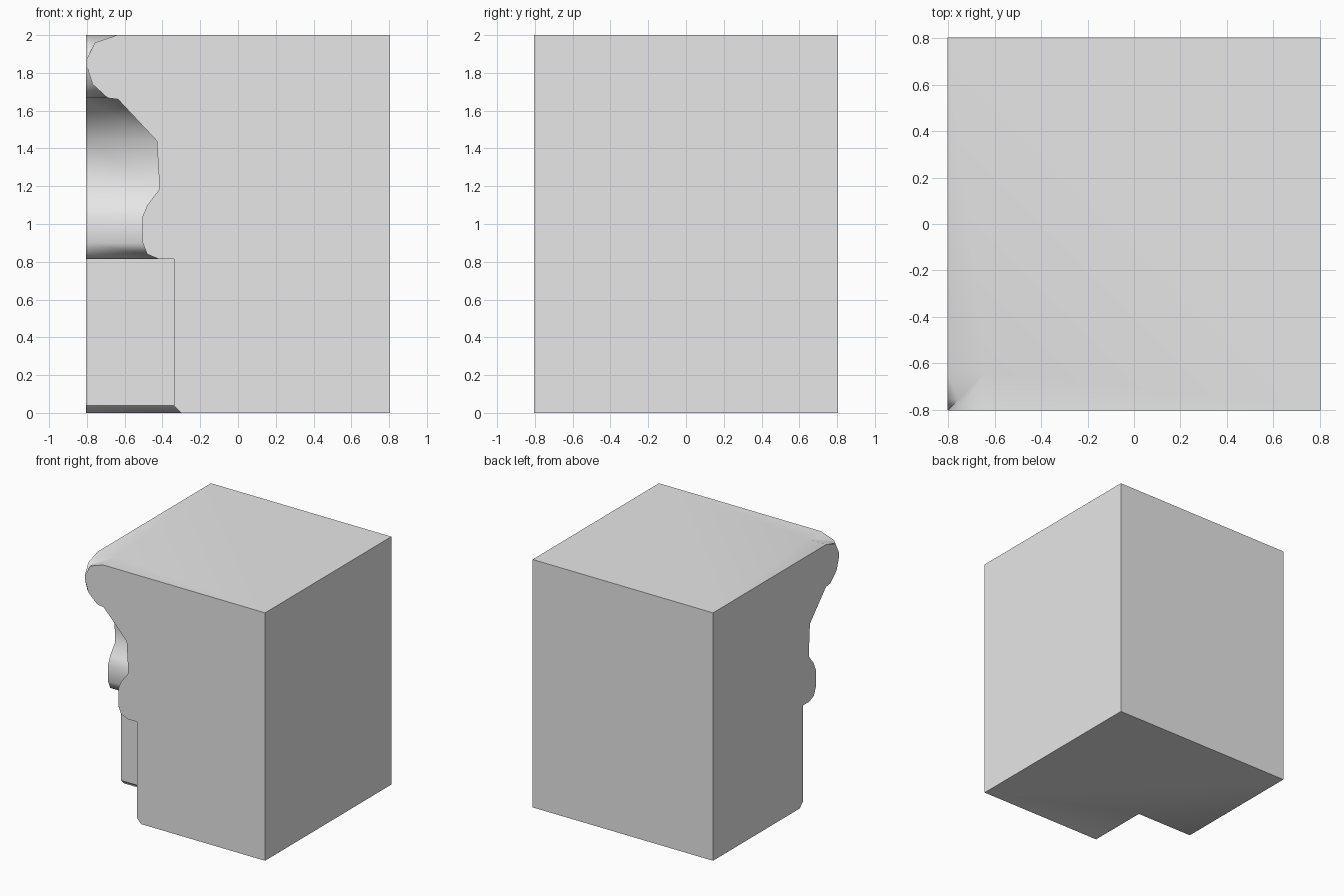
import bpy, bmesh, math

cube = bpy.data.objects.get("Cube")
if cube:
    bpy.data.objects.remove(cube, do_unlink=True)

H = 0.805  # half width of the block

# Moulding profile: (offset, height), bottom to top
PROFILE = [(-0.30, 0), (-0.34, 0.04), (-0.34, 0.815), (-0.42, 0.815),
           (-0.48, 0.84), (-0.505, 0.90), (-0.505, 1.04), (-0.48, 1.10),
           (-0.415, 1.185), (-0.43, 1.44), (-0.635, 1.66), (-0.69, 1.667),
           (-0.77, 1.74), (-0.802, 1.84), (-0.802, 1.87), (-0.757, 1.96),
           (-0.64, 2)]

# One profile copy on the front face, one on the side face, one on the mitre
bm = bmesh.new()
front = [bm.verts.new((p, -H, z)) for p, z in PROFILE]
mitre = [bm.verts.new((p, p, z)) for p, z in PROFILE]
side = [bm.verts.new((-H, p, z)) for p, z in PROFILE]
fl, bl, br = [[bm.verts.new((x, y, z)) for z in (0, 2)]
              for x, y in ((H, -H), (H, H), (-H, H))]

# Moulded runs meeting in the inside corner
for a, b in ((front, mitre), (mitre, side)):
    for i in range(len(PROFILE) - 1):
        bm.faces.new((a[i], b[i], b[i + 1], a[i + 1]))

# Flat outer walls
bm.faces.new(front + [fl[1], fl[0]])
bm.faces.new(side + [br[1], br[0]])
for a, b in ((fl, bl), (bl, br)):
    bm.faces.new((a[0], b[0], b[1], a[1]))

# Bottom and top
for k, i in ((0, 0), (1, -1)):
    bm.faces.new((front[i], fl[k], bl[k], br[k], side[i], mitre[i]))
bmesh.ops.recalc_face_normals(bm, faces=bm.faces)

mesh = bpy.data.meshes.new("cornice_corner_block")
bm.to_mesh(mesh)
bm.free()
block = bpy.data.objects.new("cornice_corner_block", mesh)
bpy.context.collection.objects.link(block)

# Plain grey surface
mat = bpy.data.materials.new("light_grey")
mat.use_nodes = True
grey = (0.8, 0.8, 0.8, 1)
mat.diffuse_color = grey
for node in mat.node_tree.nodes:
    if node.type == 'BSDF_PRINCIPLED':
        node.inputs["Base Color"].default_value = grey
mesh.materials.append(mat)

# Smooth curves, crisp corners
bpy.ops.object.select_all(action='DESELECT')
block.select_set(True)
bpy.context.view_layer.objects.active = block
bpy.ops.object.shade_smooth_by_angle(angle=math.radians(48))

# Keep the foot chamfer crisp against the wall above it
for e in mesh.edges:
    if all(abs(mesh.vertices[v].co.z - PROFILE[1][1]) < 0.001 for v in e.vertices):
        e.use_edge_sharp = True
